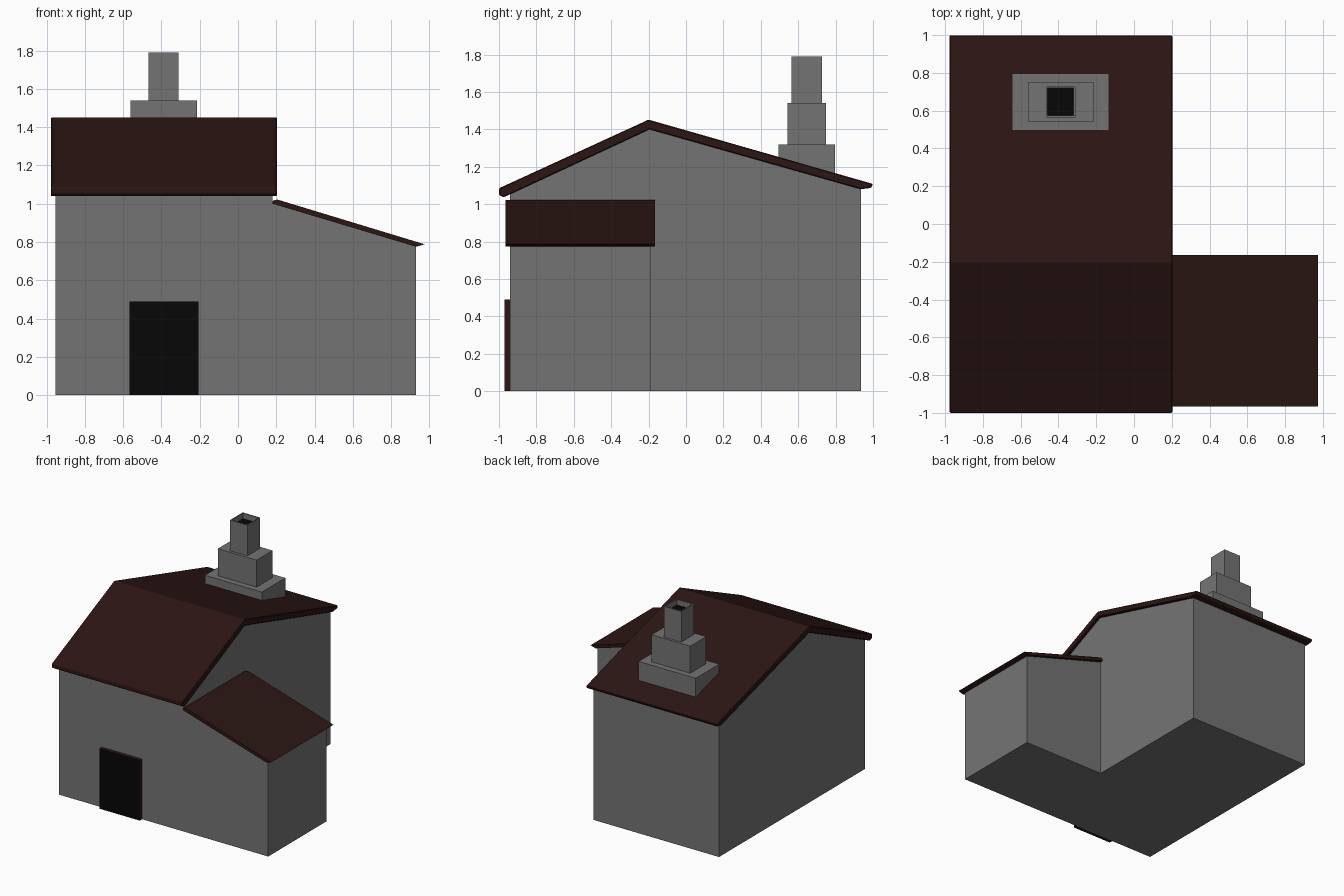
import bpy, bmesh
from mathutils import Vector

if "Cube" in bpy.data.objects:
    bpy.data.objects.remove(bpy.data.objects["Cube"])


def material(name, color):
    m = bpy.data.materials.new(name)
    m.diffuse_color = (*color, 1)
    m.use_nodes = True
    m.node_tree.nodes["Principled BSDF"].inputs["Base Color"].default_value = m.diffuse_color
    return m


BROWN = material("dark_brown", (0.024, 0.008, 0.0065))
BLACK = material("black", (0.002, 0.002, 0.002))
GREY = material("grey", (0.175, 0.175, 0.175))


def finish(name, bm, mats):
    bmesh.ops.recalc_face_normals(bm, faces=bm.faces)
    me = bpy.data.meshes.new(name)
    bm.to_mesh(me)
    bm.free()
    ob = bpy.data.objects.new(name, me)
    bpy.context.collection.objects.link(ob)
    for m in mats:
        me.materials.append(m)
    return ob


def prism(name, profile, axis, start, end, mat, bevel=0):
    """Extrude a profile: (y, z) along x, or (x, z) along y."""
    bm = bmesh.new()
    pts = [(start, a, z) if axis == "x" else (a, start, z) for a, z in profile]
    face = bm.faces.new([bm.verts.new(p) for p in pts])
    ext = bmesh.ops.extrude_face_region(bm, geom=[face])
    step = Vector((end - start, 0, 0) if axis == "x" else (0, end - start, 0))
    bmesh.ops.translate(bm, vec=step, verts=[v for v in ext["geom"] if isinstance(v, bmesh.types.BMVert)])
    ob = finish(name, bm, [mat])
    if bevel:
        mod = ob.modifiers.new("bevel", "BEVEL")
        mod.width = bevel
        mod.segments = 1
    return ob


def box_bm(x0, x1, y0, y1, z0, z1):
    bm = bmesh.new()
    bmesh.ops.create_cube(bm, size=1)
    bmesh.ops.scale(bm, vec=(x1 - x0, y1 - y0, z1 - z0), verts=bm.verts)
    bmesh.ops.translate(bm, vec=((x0 + x1) / 2, (y0 + y1) / 2, (z0 + z1) / 2), verts=bm.verts)
    return bm


# main house with off-centre gable
prism("house_walls", [(-0.94, 0), (0.935, 0), (0.935, 1.08), (-0.195, 1.40), (-0.94, 1.06)],
      "x", -0.952, 0.18, GREY)
prism("main_roof", [(-1, 1.085), (-0.2, 1.452), (1, 1.108), (0.99, 1.087), (0.935, 1.08),
                    (-0.195, 1.40), (-0.975, 1.037), (-1, 1.05)],
      "x", -0.977, 0.203, BROWN, 0.005)

# side annex with single-pitch roof
prism("annex_walls", [(0.18, 0), (0.93, 0), (0.93, 0.775), (0.18, 1.0)], "y", -0.94, -0.19, GREY)
prism("annex_roof", [(0.18, 1.0), (0.18, 1.015), (0.205, 1.022), (0.975, 0.788), (0.93, 0.775)],
      "y", -0.965, -0.165, BROWN)

# door: brown slab with black front
bm = box_bm(-0.567, -0.206, -0.97, -0.93, 0, 0.49)
bm.normal_update()
for f in bm.faces:
    f.material_index = 1 if f.normal.y < -0.9 else 0
finish("door", bm, [BROWN, BLACK])

# stepped chimney
finish("chimney_base", box_bm(-0.645, -0.132, 0.495, 0.797, 1.15, 1.32), [GREY])
finish("chimney_middle", box_bm(-0.562, -0.213, 0.543, 0.748, 1.30, 1.54), [GREY])

# hollow flue with dark bottom
bm = box_bm(-0.467, -0.311, 0.565, 0.728, 1.52, 1.79)
bm.normal_update()
top = max(bm.faces, key=lambda f: f.calc_center_median().z)
bmesh.ops.inset_region(bm, faces=[top], thickness=0.012)
ext = bmesh.ops.extrude_face_region(bm, geom=[top])
bmesh.ops.translate(bm, vec=(0, 0, -0.045), verts=[v for v in ext["geom"] if isinstance(v, bmesh.types.BMVert)])
for f in [g for g in ext["geom"] if isinstance(g, bmesh.types.BMFace)]:
    f.material_index = 1
if top.is_valid and top not in ext["geom"]:
    bmesh.ops.delete(bm, geom=[top], context="FACES_ONLY")
finish("chimney_flue", bm, [GREY, BLACK])
